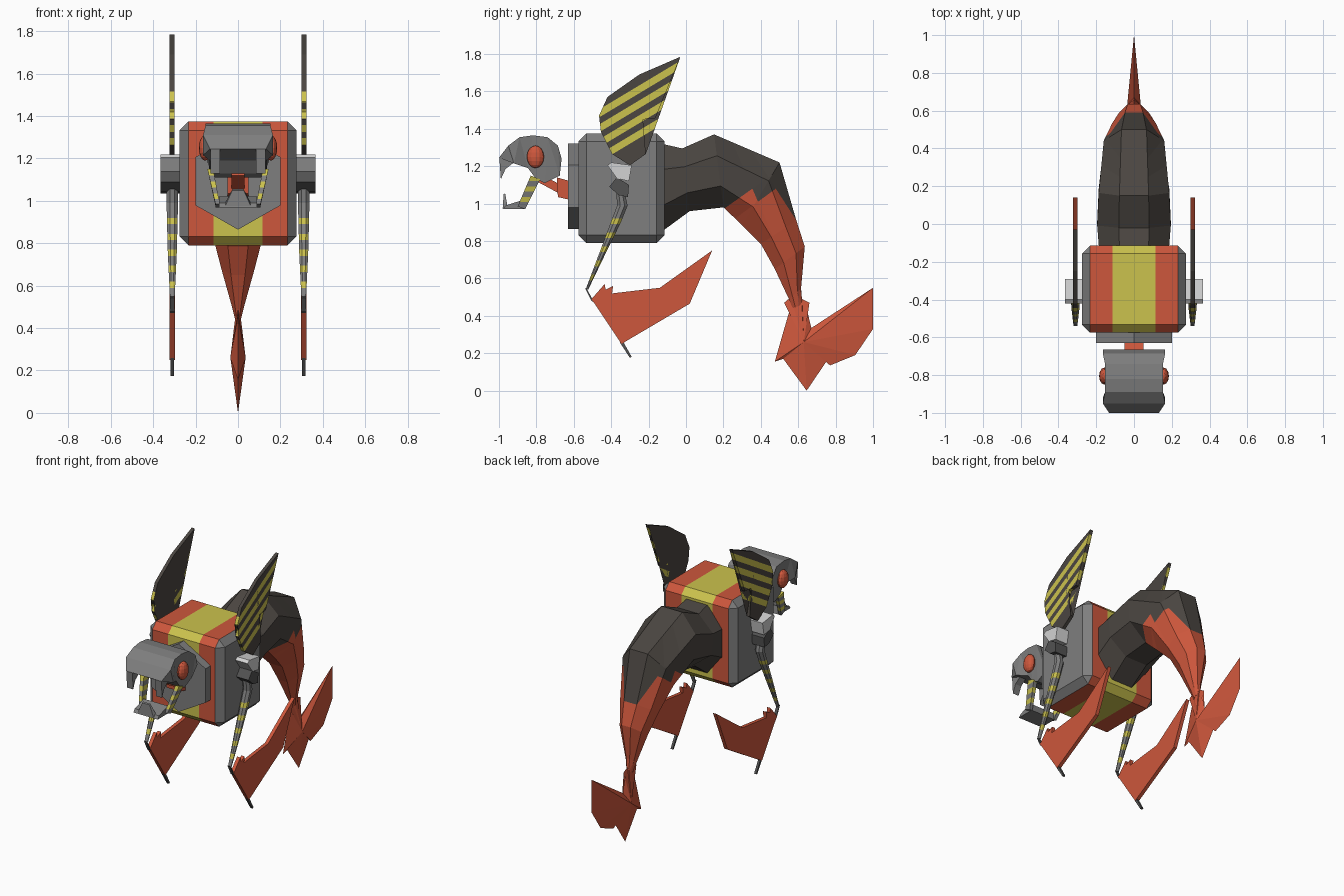
import bpy, bmesh, math
from mathutils import Vector

if "Cube" in bpy.data.objects:
    bpy.data.objects.remove(bpy.data.objects["Cube"])

def material(name, rgb):
    m = bpy.data.materials.new(name)
    m.diffuse_color = (*rgb, 1)
    m.use_nodes = True
    m.node_tree.nodes["Principled BSDF"].inputs["Base Color"].default_value = m.diffuse_color
    return m

GREY = material("grey", (0.21, 0.21, 0.21))
RED = material("red", (0.61, 0.095, 0.045))
YELLOW = material("yellow", (0.60, 0.54, 0.075))
DARK = material("charcoal", (0.07, 0.061, 0.053))
LIGHT = material("light grey", (0.65, 0.65, 0.65))
STEEL = material("dark grey", (0.085, 0.085, 0.085))

def finish(bm, name, mats, rule=None, cuts=(), mirror=False):
    """Cut along planes (point, normal), colour faces by rule, make the object."""
    for co, no in cuts:
        bmesh.ops.bisect_plane(bm, geom=bm.verts[:] + bm.edges[:] + bm.faces[:],
                               dist=1e-5, plane_co=co, plane_no=no)
    bmesh.ops.recalc_face_normals(bm, faces=bm.faces[:])
    if rule:
        for f in bm.faces:
            f.material_index = rule(f.calc_center_median(), f.normal)
    me = bpy.data.meshes.new(name)
    bm.to_mesh(me)
    bm.free()
    ob = bpy.data.objects.new(name, me)
    bpy.context.collection.objects.link(ob)
    for m in mats:
        me.materials.append(m)
    if mirror:
        ob.modifiers.new("mirror", 'MIRROR')
    return ob

def prism(pts, x0, x1, taper=None):
    """Extrude a (y, z) outline from x0 to x1; taper maps (y, z) to an x factor."""
    bm = bmesh.new()
    t = taper or (lambda y, z: 1)
    a, b = [[bm.verts.new((x * t(y, z), y, z)) for y, z in pts] for x in (x0, x1)]
    caps = [bm.faces.new(a), bm.faces.new(b[::-1])]
    for i in range(len(pts)):
        j = (i + 1) % len(pts)
        bm.faces.new((a[i], b[i], b[j], a[j]))
    bmesh.ops.triangulate(bm, faces=caps)
    return bm

def loft(rings, x=0, n=8):
    """Skin rings, each given as (upper y, z), (lower y, z), half width."""
    bm, loops = bmesh.new(), []
    c = math.cos(math.pi / n)
    for p, q, w in rings:
        p, q = Vector((x, *p)), Vector((x, *q))
        loop = []
        for i in range(n):
            a = (i + 0.5) * math.tau / n
            v = (p + q) / 2 + (p - q) / 2 * math.sin(a) / c
            v.x += w * math.cos(a) / c
            loop.append(bm.verts.new(v))
        loops.append(loop)
    for r, s in zip(loops, loops[1:]):
        for i in range(n):
            j = (i + 1) % n
            bm.faces.new((r[i], r[j], s[j], s[i]))
    bm.faces.new(loops[0])
    bm.faces.new(loops[-1])
    return bm

def box(lo, hi):
    return prism([(lo[1], lo[2]), (hi[1], lo[2]), (hi[1], hi[2]), (lo[1], hi[2])], lo[0], hi[0])

# Body: chamfered box with a yellow band, red flanks and grey sides
bm = bmesh.new()
bmesh.ops.create_cube(bm, size=1)
for v in bm.verts:
    v.co = (v.co.x * 0.55, v.co.y * 0.46 - 0.345, v.co.z * 0.585 + 1.0825)
bmesh.ops.bevel(bm, geom=bm.edges[:], offset=0.042, segments=1, affect='EDGES')
finish(bm, "body", [YELLOW, RED, GREY],
       lambda c, n: 0 if abs(c.x) < 0.115 else 1 if abs(c.x) < 0.232 else 2,
       [((s * 0.115, 0, 0), (1, 0, 0)) for s in (-1, 1)])

# Hexagonal chest plate
finish(loft([((y, 1.29), (y, 0.895), 0.2) for y in (-0.63, -0.57)], n=6), "chest_plate", [GREY])

# Neck block and strut
finish(prism([(-0.62, 1.02), (-0.685, 1.035), (-0.69, 1.14), (-0.62, 1.12)], -0.05, 0.05),
       "neck_block", [RED])
finish(prism([(-0.67, 1.05), (-0.67, 1.10), (-0.78, 1.16), (-0.80, 1.12)], -0.03, 0.03),
       "neck_strut", [RED])

# Upper head
skull = [(-1.0, 1.245), (-0.95, 1.31), (-0.89, 1.355), (-0.82, 1.365), (-0.74, 1.355),
         (-0.685, 1.31), (-0.665, 1.24), (-0.675, 1.15), (-0.755, 1.11), (-0.80, 1.13),
         (-0.845, 1.19), (-0.92, 1.215)]
finish(prism(skull, -0.165, 0.165,
             lambda y, z: 0.8 if y < -0.98 or z < 1.2 else 0.93 if z > 1.35 else 1),
       "head", [GREY])

# Eyes
bm = bmesh.new()
bmesh.ops.create_uvsphere(bm, u_segments=12, v_segments=8, radius=1)
for v in bm.verts:
    v.co = (v.co.x * 0.03 + 0.155, v.co.y * 0.046 - 0.805, v.co.z * 0.06 + 1.25)
finish(bm, "eye", [RED], mirror=True)

# Upper fangs
finish(prism([(-0.998, 1.245), (-0.99, 1.13), (-0.965, 1.185), (-0.92, 1.22), (-0.93, 1.26)],
             0.085, 0.13), "fang", [GREY], mirror=True)

# Lower jaw: striped side arms, floor and front tooth
finish(prism([(-0.83, 1.15), (-0.78, 1.13), (-0.86, 0.97), (-0.90, 0.985)], 0.085, 0.105,
             lambda y, z: 1 + 2.2 * max(0, z - 0.98)), "jaw_arm", [GREY, YELLOW],
       lambda c, n: int((c.z - 0.98) / 0.028) % 2,
       [((0, 0, 0.98 + 0.028 * k), (0, 0, 1)) for k in range(1, 6)], mirror=True)
finish(prism([(-0.98, 0.97), (-0.86, 0.97), (-0.87, 1.02), (-0.965, 0.99)], -0.09, 0.09),
       "jaw", [GREY])
finish(prism([(-0.98, 0.975), (-0.955, 0.99), (-0.967, 1.055), (-0.975, 1.05)], -0.06, 0.06,
             lambda y, z: 0.45 if z > 1 else 1), "jaw_tooth", [GREY])

# Shoulder joints
finish(prism([(-0.42, 1.205), (-0.40, 1.22), (-0.29, 1.205), (-0.305, 1.12), (-0.37, 1.135)],
             0.27, 0.365), "shoulder_cap", [LIGHT], mirror=True)
finish(prism([(-0.41, 1.09), (-0.37, 1.14), (-0.305, 1.10), (-0.31, 1.035), (-0.36, 1.045)],
             0.27, 0.365), "shoulder_joint", [STEEL], mirror=True)

# Striped legs
path = [(-0.355, 1.09, 0.02, 0.026), (-0.34, 0.99, 0.028, 0.027), (-0.375, 0.90, 0.027, 0.025),
        (-0.44, 0.75, 0.018, 0.021), (-0.53, 0.54, 0.007, 0.011)]
finish(loft([((y + r, z), (y - r, z), w) for y, z, r, w in path], 0.31), "leg", [GREY, YELLOW],
       lambda c, n: int(0.59 < c.z < 0.93 and (c.z - 0.59) % 0.075 < 0.03),
       [((0, 0, 0.59 + 0.075 * k + d), (0, 0, 1)) for k in range(5) for d in (0, 0.03)],
       mirror=True)
finish(prism([(-0.54, 0.55), (-0.525, 0.535), (-0.49, 0.47), (-0.505, 0.48)], 0.30, 0.32),
       "ankle", [STEEL], mirror=True)

# Blade feet with a spike
foot = [(0.14, 0.75), (0.02, 0.465), (-0.345, 0.25), (-0.505, 0.49), (-0.435, 0.57),
        (-0.43, 0.54), (-0.39, 0.56), (-0.395, 0.52), (-0.14, 0.55)]
finish(prism(foot, 0.298, 0.322), "foot_blade", [RED], mirror=True)
finish(prism([(-0.355, 0.26), (-0.335, 0.26), (-0.29, 0.18), (-0.30, 0.175)], 0.302, 0.318),
       "foot_spike", [STEEL], mirror=True)

# Raised fins: diagonal yellow stripes on the outside only
fin = [(-0.215, 1.265), (-0.30, 1.205), (-0.395, 1.265), (-0.455, 1.385), (-0.44, 1.42),
       (-0.465, 1.47), (-0.42, 1.57), (-0.25, 1.69), (-0.03, 1.785), (-0.165, 1.455),
       (-0.235, 1.45), (-0.255, 1.40)]
START, STEP, BAND = 1.50, 0.08, 0.042
finish(prism(fin, 0.30, 0.322), "raised_fin", [DARK, YELLOW],
       lambda c, n: int(n.x > -0.5 and START < c.z - 0.6 * c.y < START + 4 * STEP
                        and (c.z - 0.6 * c.y - START) % STEP < BAND),
       [((0, 0, START + STEP * k + d), (0, -0.6, 1)) for k in range(4) for d in (0, BAND)],
       mirror=True)

# Curved tail: charcoal above, red below a toothed edge
rings = [((-0.13, 1.32), (-0.13, 0.85), 0.185), ((-0.02, 1.295), (0.02, 0.96), 0.195),
         ((0.15, 1.37), (0.20, 0.98), 0.187), ((0.50, 1.22), (0.30, 0.885), 0.16),
         ((0.59, 0.91), (0.40, 0.785), 0.115), ((0.635, 0.77), (0.475, 0.65), 0.08),
         ((0.615, 0.545), (0.55, 0.49), 0.03), ((0.62, 0.46), (0.57, 0.44), 0.015)]
teeth = [(0.2, 0.97), (0.355, 1.08), (0.385, 1.01), (0.48, 1.08), (0.59, 0.91)]

def below_teeth(c, n):
    for (y0, z0), (y1, z1) in zip(teeth, teeth[1:]):
        if c.y < y1 or y1 == teeth[-1][0]:
            return int(c.y > 0.2 and c.z < z0 + (z1 - z0) * (c.y - y0) / (y1 - y0))

finish(loft(rings), "tail", [DARK, RED], below_teeth,
       [((0, *p), (0, p[1] - q[1], q[0] - p[0])) for p, q in zip(teeth, teeth[1:])])

# Tail fin: outline with a raised centre on both sides
outline = [(0.57, 0.56), (0.56, 0.50), (0.525, 0.47), (0.56, 0.45), (0.525, 0.33),
           (0.475, 0.155), (0.52, 0.17), (0.645, 0.0), (0.75, 0.155), (0.77, 0.135),
           (0.905, 0.19), (1.0, 0.33), (1.0, 0.55), (0.67, 0.335), (0.645, 0.44),
           (0.66, 0.47), (0.62, 0.49), (0.615, 0.55)]
bm = bmesh.new()
rim = [bm.verts.new((0, y, z)) for y, z in outline]
for s in (-1, 1):
    hub = bm.verts.new((s * 0.036, 0.63, 0.26))
    for i, v in enumerate(rim):
        bm.faces.new((v, rim[(i + 1) % len(rim)], hub))
finish(bm, "tail_fin", [RED])
